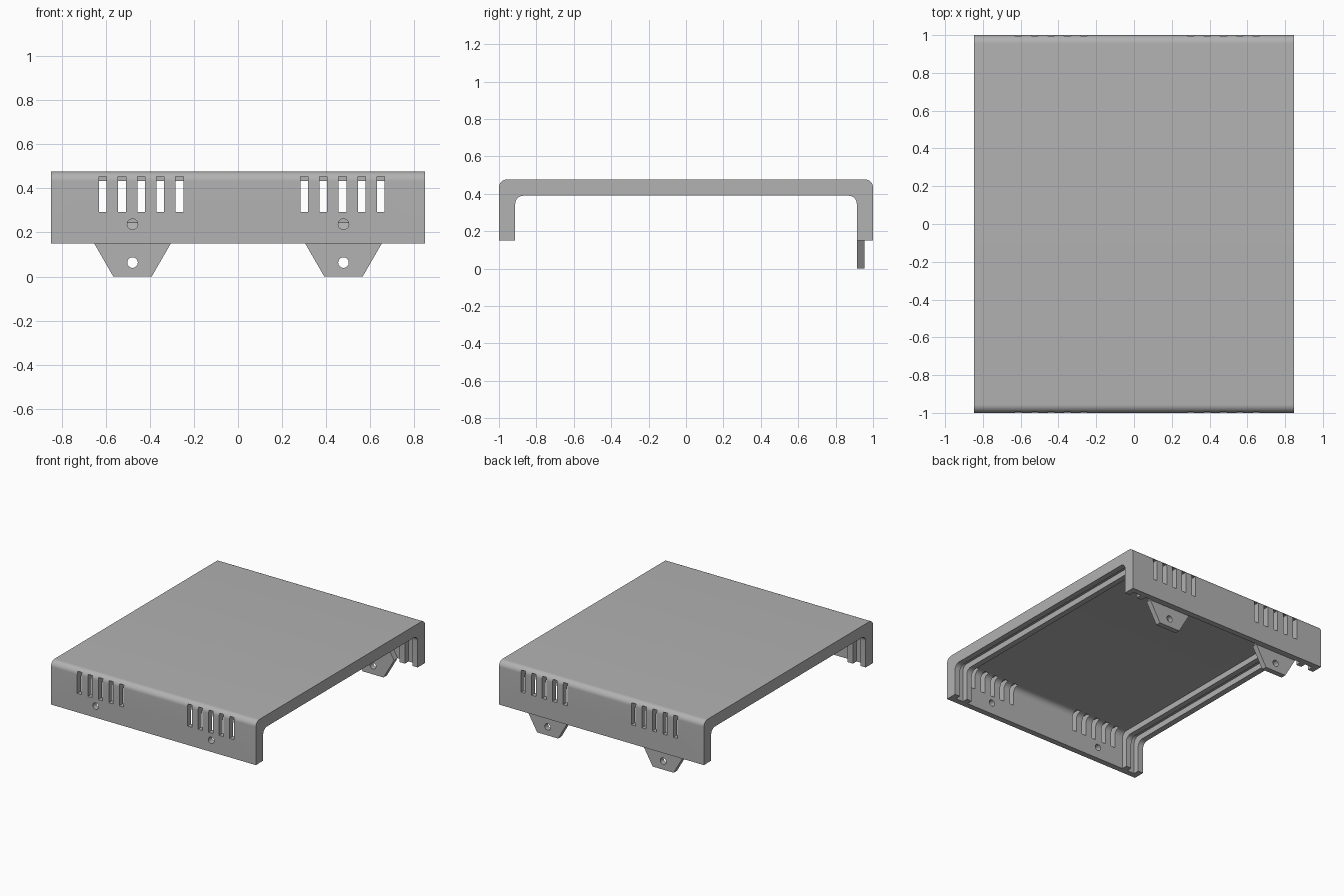
import bpy, bmesh
from math import pi, sin, cos, radians
from mathutils import Vector

if "Cube" in bpy.data.objects:
    bpy.data.objects.remove(bpy.data.objects["Cube"])

U = 2 / 92                      # one millimetre
T = 2 * U                       # wall thickness, also the fillet radius
HX = 39 * U                     # half length
RIM = 4 * U * 3 ** 0.5          # bottom edge of the cover
TOP = RIM + 15 * U

grey = bpy.data.materials.new("plain_grey")
grey.use_nodes = True
colour = (0.445, 0.445, 0.445, 1)
grey.diffuse_color = colour
grey.node_tree.nodes["Principled BSDF"].inputs["Base Color"].default_value = colour


def prism(name, outline, axis, a, b):
    """Extrude a 2D outline along x (outline in y,z) or along y (outline in x,z)."""
    def place(p, d):
        return Vector((d, p[0], p[1])) if axis == "x" else Vector((p[0], d, p[1]))
    bm = bmesh.new()
    face = bm.faces.new([bm.verts.new(place(p, a)) for p in outline])
    ext = bmesh.ops.extrude_face_region(bm, geom=[face])
    verts = [v for v in ext["geom"] if isinstance(v, bmesh.types.BMVert)]
    bmesh.ops.translate(bm, verts=verts, vec=place((0, 0), b - a))
    bmesh.ops.recalc_face_normals(bm, faces=bm.faces)
    mesh = bpy.data.meshes.new(name)
    bm.to_mesh(mesh)
    bm.free()
    ob = bpy.data.objects.new(name, mesh)
    bpy.context.collection.objects.link(ob)
    mesh.materials.append(grey)
    return ob


def ring(x, z, r, n):
    return [(x + r * cos(2 * pi * i / n), z + r * sin(2 * pi * i / n)) for i in range(n)]


def box(x0, x1, z0, z1):
    return [(x0, z0), (x1, z0), (x1, z1), (x0, z1)]


def arch(inset, bottom):
    """Arch outline with rounded top corners, moved inward by inset."""
    n = 12
    arc = [(1 - inset - T + T * cos(pi / 2 * i / n), TOP - inset - T + T * sin(pi / 2 * i / n))
           for i in range(n + 1)]
    half = [(1 - inset, bottom)] + arc
    return half + [(-y, z) for y, z in reversed(half)]


def cut(ob, cutters):
    for c in cutters:
        c.hide_render = True
        mod = ob.modifiers.new("cut", "BOOLEAN")
        mod.operation, mod.solver, mod.object = "DIFFERENCE", "EXACT", c
        bpy.context.view_layer.objects.active = ob
        bpy.ops.object.modifier_apply(modifier=mod.name)
        bpy.data.objects.remove(c)


def smooth(ob):
    bpy.ops.object.select_all(action="DESELECT")
    ob.select_set(True)
    bpy.context.view_layer.objects.active = ob
    bpy.ops.object.shade_smooth_by_angle(angle=radians(30))


# Cover: thick arch, thinned inside to leave end frames, panel grooves and rails
legs_y = arch(2 * T, RIM)
cover = prism("cover", arch(0, RIM) + legs_y[::-1], "x", -HX, HX)
groove_end, rail_end = HX - 4.9 * U, HX - 6.9 * U
cutters = [prism("middle_cutter", arch(T, 0), "x", -rail_end, rail_end)]
for s in (-1, 1):
    cutters.append(prism("groove_cutter", arch(T, 0), "x", s * groove_end, s * (HX - T)))

# Vent slots near both ends of both side walls
for s in (-1, 1):
    for i in range(5):
        x = s * (HX - 10 * U - 4 * U * i)
        for side in (-1, 1):
            cutters.append(prism("vent_cutter", box(x, x + 1.6 * U, TOP - 8.5 * U, TOP - U),
                                 "y", side * (1 - 2 * T), side * 1.1))

# Screw holes in the front wall
leg_x = HX - 17 * U
for s in (-1, 1):
    cutters.append(prism("hole_cutter", ring(s * leg_x, RIM + 4 * U, 1.1 * U, 32), "y", -1.1, -0.8))
cut(cover, cutters)
smooth(cover)

# Fixing legs: half hexagons inside the back wall with sloping tops and a screw hole
for name, s in (("right_leg", -1), ("left_leg", 1)):
    leg = prism(name, ring(s * leg_x, RIM, 8 * U, 6), "y", 1 - 2 * T, 1 - T)
    bm = bmesh.new()
    bm.from_mesh(leg.data)
    bisected = bmesh.ops.bisect_plane(bm, geom=bm.verts[:] + bm.edges[:] + bm.faces[:],
                                      plane_co=(0, 1 - T, RIM + 4.4 * U), plane_no=(0, -1, 1),
                                      clear_outer=True)
    edges = [e for e in bisected["geom_cut"] if isinstance(e, bmesh.types.BMEdge)]
    bmesh.ops.holes_fill(bm, edges=edges)
    bmesh.ops.recalc_face_normals(bm, faces=bm.faces)
    bm.to_mesh(leg.data)
    bm.free()
    cut(leg, [prism("step_cutter", box(-1, 1, -0.1, RIM), "y", 1 - 1.08 * T, 1.1),
              prism("hole_cutter", ring(s * leg_x, RIM - 4 * U, 1.1 * U, 32), "y", 0.8, 1.1)])
    smooth(leg)
